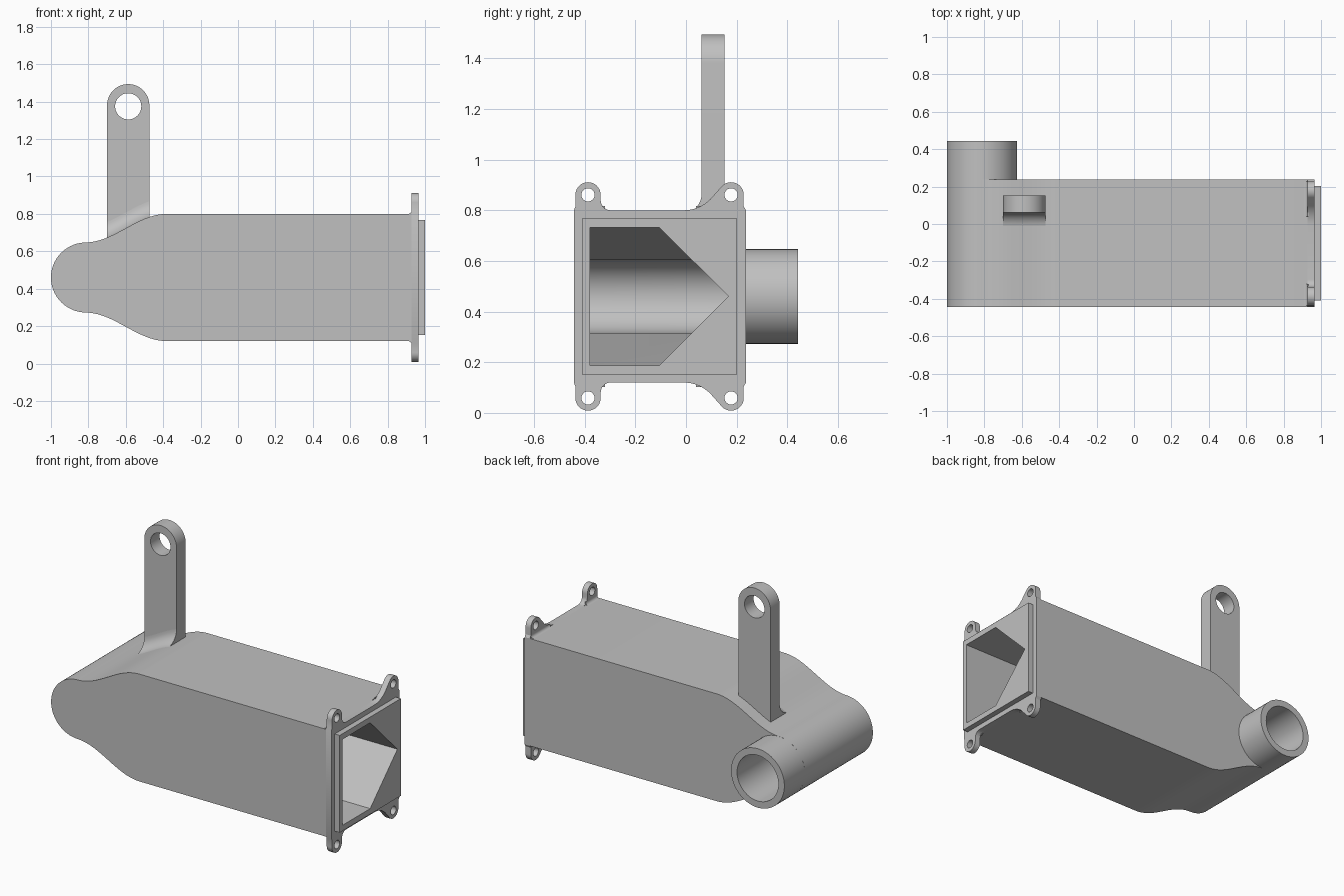
import bpy, bmesh, math
from math import sin, cos, pi, radians

if "Cube" in bpy.data.objects:
    bpy.data.objects.remove(bpy.data.objects["Cube"], do_unlink=True)

grey = bpy.data.materials.new("plain grey")
grey.use_nodes = True
GREY = (0.53, 0.53, 0.53, 1)
grey.diffuse_color = GREY
grey.node_tree.nodes["Principled BSDF"].inputs["Base Color"].default_value = GREY

MID = 0.46                      # height of the symmetry plane
FRONT, BACK = -0.443, 0.237     # body faces
PX, PR, BORE = -0.813, 0.187, 0.145   # pipe axis, outer and inner radius
HALF = 0.34                     # half height of the box section
PLATE, RIM, END = 0.928, 0.965, 1.0


def loft(name, rings):
    """Solid through equal-length closed rings of points."""
    bm = bmesh.new()
    loops = [[bm.verts.new(p) for p in ring] for ring in rings]
    n = len(loops[0])
    for a, b in zip(loops, loops[1:]):
        for i in range(n):
            j = (i + 1) % n
            bm.faces.new((a[i], a[j], b[j], b[i]))
    bm.faces.new(loops[0][::-1])
    bm.faces.new(loops[-1])
    bmesh.ops.recalc_face_normals(bm, faces=bm.faces)
    me = bpy.data.meshes.new(name)
    bm.to_mesh(me)
    bm.free()
    me.materials.append(grey)
    ob = bpy.data.objects.new(name, me)
    bpy.context.collection.objects.link(ob)
    return ob


def prism(name, pts, axis, lo, hi):
    """Extrude a profile: (x, z) along y, or (y, z) along x."""
    place = (lambda p, d: (p[0], d, p[1])) if axis == "y" else (lambda p, d: (d, p[0], p[1]))
    return loft(name, [[place(p, d) for p in pts] for d in (lo, hi)])


def arc(cx, cz, r, a0, a1, n=24):
    steps = [radians(a0 + (a1 - a0) * i / n) for i in range(n + 1)]
    return [(cx + r * cos(a), cz + r * sin(a)) for a in steps]


def circle(cx, cz, r, n=48):
    return arc(cx, cz, r, 0, 360, n)[:-1]


def rect(a0, a1, z0, z1):
    return [(a0, z0), (a1, z0), (a1, z1), (a0, z1)]


def both_halves(top):
    """Close an upper outline with its mirror image below the middle."""
    return top + [(a, 2 * MID - z) for a, z in reversed(top)]


def boolean(ob, cutter, mode="DIFFERENCE"):
    m = ob.modifiers.new("cut", "BOOLEAN")
    m.object, m.operation, m.solver = cutter, mode, "EXACT"
    bpy.context.view_layer.objects.active = ob
    bpy.ops.object.modifier_apply(modifier=m.name)


def shoulder(x):
    """Height of the body's top along its S-shaped neck."""
    t = min(max((x + 0.82) / 0.44, 0), 1)
    return MID + PR + (HALF - PR) * (1 - cos(pi * t)) / 2


# Hollow: pentagonal duct narrowing into the pipe bore
duct = [(-0.38, 0.732), (-0.105, 0.732), (0.168, MID), (-0.105, 0.188), (-0.38, 0.188)]
cavity = prism("cavity_cutter", duct, "x", -1, 1.1)
side = arc(PX, MID, BORE, 180, 90, 24)[1:] + [(-0.78, MID + BORE), (-0.42, 0.74), (1.2, 0.74)]
limit = prism("limit_cutter", [(PX - BORE, MID)] + both_halves(side), "y", -0.6, 0.6)
boolean(cavity, limit, "INTERSECT")
bore = prism("bore_cutter", circle(PX, MID, BORE), "y", -0.38, 0.6)

# Main body
neck = [(x, shoulder(x)) for x in [-0.80 + 0.42 * i / 24 for i in range(25)]]
top = arc(PX, MID, PR, 180, 90)[1:] + neck + [(PLATE, MID + HALF)]
body = prism("body", [(PX - PR, MID)] + both_halves(top), "y", FRONT, BACK)
boolean(body, cavity)
boolean(body, bore)

# Side pipe
pipe = prism("side_pipe", circle(PX, MID, PR), "y", BACK, 0.443)
boolean(pipe, bore)

# Mounting plate with four ears
EAR_Z, EAR_R, EARS = 0.861, 0.05, (-0.387, 0.178)
outline = ([(FRONT, 0.8), (-0.437, 0.815)]
           + arc(EARS[0], EAR_Z, EAR_R, 180, 0, 20)
           + arc(EARS[0] + EAR_R + 0.04, 0.84, 0.04, 180, 270, 8)
           + arc(-0.01, 0.95, 0.15, 270, 315, 8)
           + arc(EARS[1], EAR_Z, EAR_R, 135, 0, 16)
           + [(0.228, 0.815), (BACK, 0.8)])
plate = prism("mounting_plate", both_halves(outline), "x", PLATE, RIM)
boolean(plate, cavity)
holes = []
for y in EARS:
    for z in (EAR_Z, 2 * MID - EAR_Z):
        hole = prism("ear_hole_cutter", circle(y, z, 0.026, 24), "x", 0.8, 1.1)
        boolean(plate, hole)
        holes.append(hole)

# Small fillets behind the ears
parts = []
for y0, y1 in ((-0.436, -0.32), (0.04, 0.228)):
    for s in (1, -1):
        r = 0.018
        pts = arc(PLATE - r, MID + HALF + r, r, 270, 360, 6)
        pts += [(PLATE + 0.005, MID + HALF + r), (PLATE + 0.005, MID + HALF - 0.01),
                (PLATE - r, MID + HALF - 0.01)]
        pts = [(x, MID + s * (z - MID)) for x, z in pts]
        parts.append(prism("ear_fillet", pts, "y", y0, y1))

# Raised rim around the opening
rim = prism("opening_rim", rect(-0.41, 0.202, 0.152, 0.768), "x", RIM, END)
boolean(rim, cavity)

# Upright arm with an eye
AX, AZ, AR = -0.587, 1.381, 0.113
cols = [AX - AR + 2 * AR * i / 12 for i in range(13)]
arm_pts = arc(AX, AZ, AR, 0, 180, 32) + [(x, shoulder(x) - 0.025) for x in cols]
arm = prism("arm", arm_pts, "y", 0.062, 0.153)
eye = prism("eye_cutter", circle(AX, 1.375, 0.07), "y", -0.2, 0.4)
boolean(arm, eye)

# Curved foot blending the arm's front into the neck
R = 0.085
foot_rings = []
for x in cols:
    s = shoulder(x) - 0.001
    sec = arc(0.062 - R, s + R, R, 270, 360, 10)
    sec += [(0.07, s + R), (0.07, s - 0.02), (0.062 - R, s - 0.02)]
    foot_rings.append([(x, y, z) for y, z in sec])
foot = loft("arm_foot", foot_rings)

for cutter in [cavity, limit, bore, eye] + holes:
    bpy.data.objects.remove(cutter, do_unlink=True)

# Smooth the curves, keep the corners sharp
bpy.ops.object.select_all(action="DESELECT")
for ob in [body, pipe, plate, rim, arm, foot] + parts:
    ob.select_set(True)
bpy.context.view_layer.objects.active = body
bpy.ops.object.shade_smooth_by_angle(angle=radians(30))
